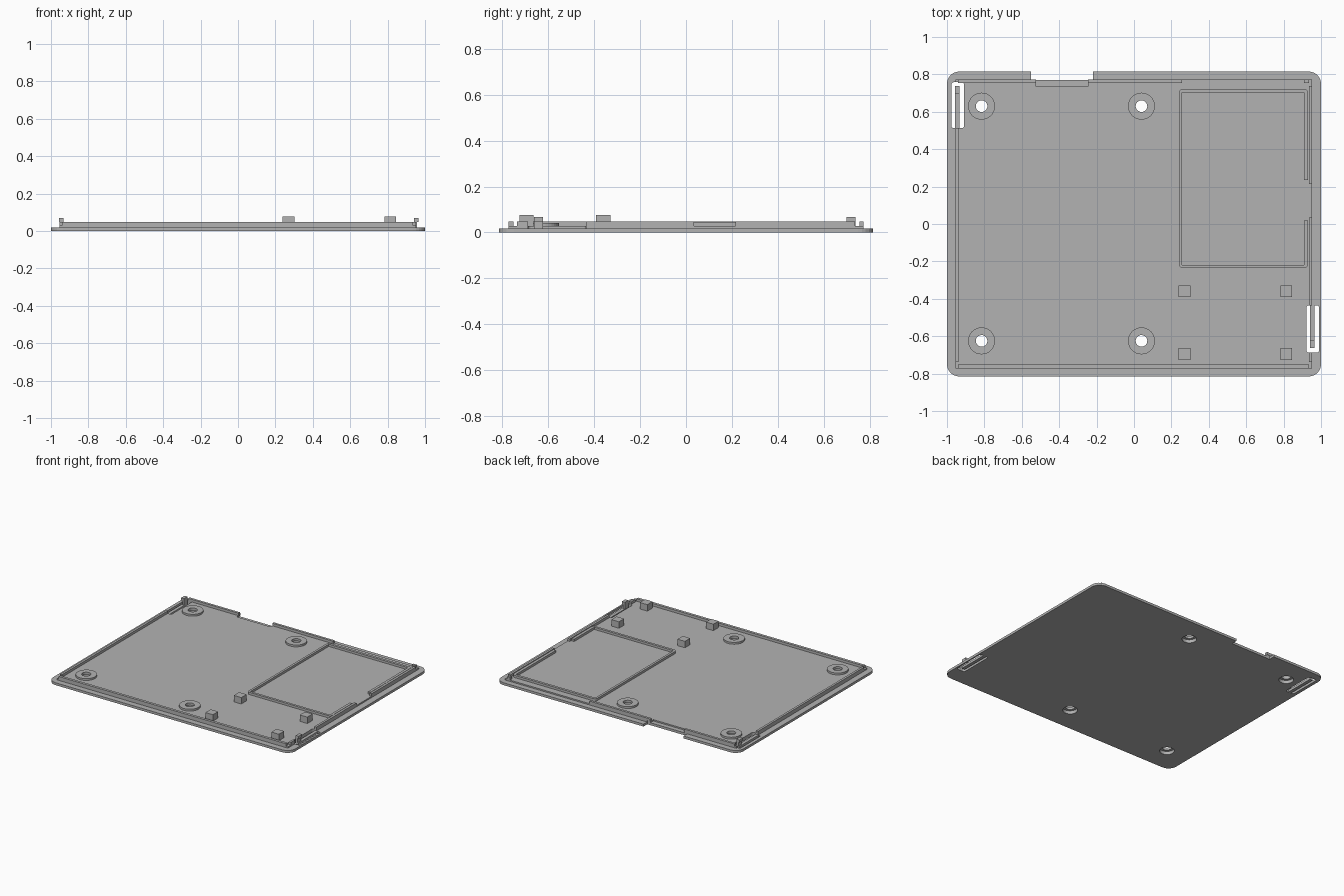
import bpy, bmesh, math
from mathutils import Vector

cube = bpy.data.objects.get("Cube")
if cube:
    bpy.data.objects.remove(cube)

grey = bpy.data.materials.new("light_grey_plastic")
grey.use_nodes = True
colour = (0.45, 0.45, 0.45, 1)
grey.diffuse_color = colour
grey.node_tree.nodes["Principled BSDF"].inputs["Base Color"].default_value = colour

RIM, FLOOR, LIP = 0.018, 0.028, 0.047


def prism(name, points, z0, z1):
    """Extrude an outline straight up from z0 to z1."""
    bm = bmesh.new()
    face = bm.faces.new([bm.verts.new((x, y, z0)) for x, y in points])
    grown = bmesh.ops.extrude_face_region(bm, geom=[face])["geom"]
    top = [v for v in grown if isinstance(v, bmesh.types.BMVert)]
    bmesh.ops.translate(bm, verts=top, vec=Vector((0, 0, z1 - z0)))
    bmesh.ops.recalc_face_normals(bm, faces=bm.faces)
    mesh = bpy.data.meshes.new(name)
    bm.to_mesh(mesh)
    bm.free()
    mesh.materials.append(grey)
    obj = bpy.data.objects.new(name, mesh)
    bpy.context.collection.objects.link(obj)
    return obj


def box(name, x0, x1, y0, y1, z0, z1, r=0, steps=6):
    """Block with optional rounded vertical corners."""
    if not r:
        return prism(name, [(x0, y0), (x1, y0), (x1, y1), (x0, y1)], z0, z1)
    pts = []
    corners = [(x1 - r, y1 - r), (x0 + r, y1 - r), (x0 + r, y0 + r), (x1 - r, y0 + r)]
    for q, (cx, cy) in enumerate(corners):
        for i in range(steps + 1):
            a = (q + i / steps) * math.pi / 2
            pts.append((cx + r * math.cos(a), cy + r * math.sin(a)))
    return prism(name, pts, z0, z1)


def disc(name, x, y, r, z0, z1, n=32):
    ring = [(x + r * math.cos(2 * math.pi * i / n), y + r * math.sin(2 * math.pi * i / n))
            for i in range(n)]
    return prism(name, ring, z0, z1)


def combine(obj, other, operation):
    mod = obj.modifiers.new("combine", 'BOOLEAN')
    mod.operation, mod.solver, mod.object = operation, 'EXACT', other
    bpy.context.view_layer.objects.active = obj
    bpy.ops.object.modifier_apply(modifier=mod.name)
    bpy.data.objects.remove(other)


def cut(obj, tool):
    combine(obj, tool, 'DIFFERENCE')


# Base plate with a raised inner floor
plate = box("base_plate", -1, 1, -0.815, 0.815, 0, RIM, 0.065)
combine(plate, box("inner_floor", -0.955, 0.952, -0.772, 0.773, 0.005, FLOOR), 'UNION')

# Connector notch in the back edge and the shallow step in front of it
cut(plate, box("notch", -0.55, -0.22, 0.77, 0.9, -0.1, 0.1))
cut(plate, box("notch_step", -0.525, -0.245, 0.735, 0.8, RIM, 0.1))

# Screw bosses with through holes and counterbores underneath
for x in (-0.815, 0.04):
    for y in (-0.625, 0.63):
        combine(plate, disc("screw_boss", x, y, 0.072, 0.01, 0.042), 'UNION')
        cut(plate, disc("screw_hole", x, y, 0.031, -0.1, 0.1))
        cut(plate, disc("counterbore", x, y, 0.05, -0.1, 0.024))

# Slots around the two spring clips
cut(plate, box("left_slot", 0.922, 0.989, -0.688, -0.435, -0.1, 0.1, 0.012, 3))
cut(plate, box("right_slot", -0.976, -0.909, 0.512, 0.758, -0.1, 0.1, 0.012, 3))

# Spring clips: flat arm, upright stem and outward nose
for side, x, root, tip in (("left", 0.952, -0.43, -0.662), ("right", -0.945, 0.507, 0.738)):
    s = 1 if x > 0 else -1
    y0, y1 = sorted((root, tip))
    box(side + "_clip_arm", x - 0.012, x + 0.012, y0, y1, 0, RIM)
    h0, h1 = sorted((tip, tip - 0.04 * (1 if tip > root else -1)))
    xs = sorted((x - s * 0.012, x + s * 0.004))
    box(side + "_clip_stem", *xs, h0, h1, RIM, 0.068)
    xs = sorted((x + s * 0.004, x + s * 0.013))
    box(side + "_clip_nose", *xs, h0, h1, 0.048, 0.068)

# Thin locating lip, broken at the slots, notch and openings
for x0, x1 in ((-0.94, -0.525), (-0.245, 0.257), (0.91, 0.935)):
    box("back_lip", x0, x1, 0.755, 0.773, FLOOR, LIP)
box("front_lip", -0.94, 0.935, -0.772, -0.752, FLOOR, LIP)
box("right_lip", -0.955, -0.938, -0.737, 0.512, FLOOR, LIP)
for y0, y1 in ((-0.737, -0.688), (-0.435, 0.035), (0.215, 0.737)):
    box("left_lip", 0.935, 0.952, y0, y1, FLOOR, LIP)

# Battery frame, open in the middle of its outer side
frame = box("battery_frame", 0.24, 0.93, -0.236, 0.722, FLOOR, LIP - 0.002, 0.02, 4)
cut(frame, box("frame_inside", 0.257, 0.91, -0.218, 0.703, 0, 0.1))
cut(frame, box("frame_gap", 0.9, 1, 0.02, 0.235, 0, 0.1))

# Square support posts
for x in (0.27, 0.815):
    for y in (-0.36, -0.695):
        box("support_post", x - 0.031, x + 0.031, y - 0.031, y + 0.031, FLOOR, 0.076)
